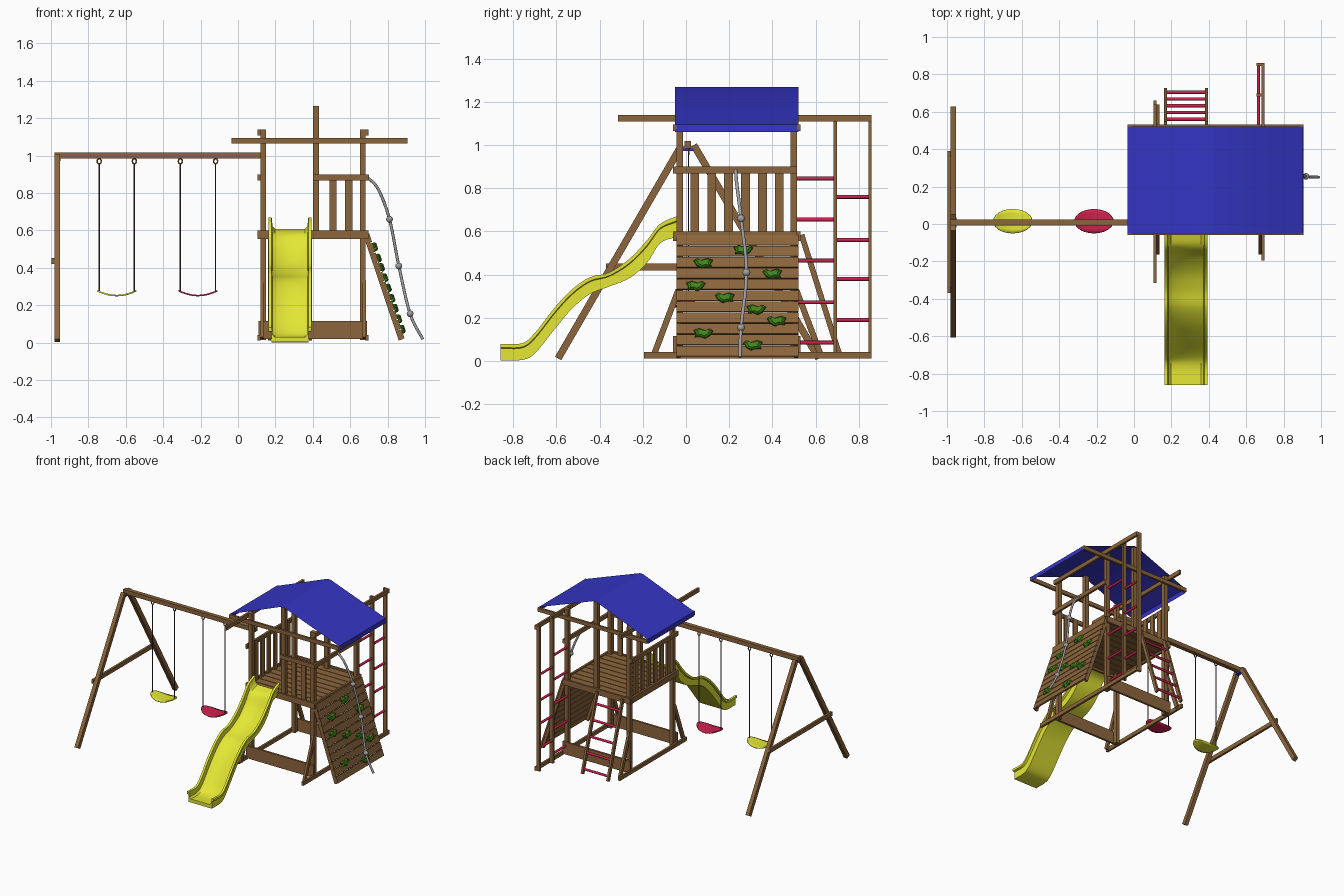
import bpy, bmesh, math
from mathutils import Vector as V

if "Cube" in bpy.data.objects:
    bpy.data.objects.remove(bpy.data.objects["Cube"])


def mat(name, c):
    m = bpy.data.materials.new(name)
    m.diffuse_color = (*c, 1)
    m.use_nodes = True
    m.node_tree.nodes["Principled BSDF"].inputs["Base Color"].default_value = m.diffuse_color
    return m


WOOD = mat("wood", (0.26, 0.13, 0.045))
BLUE = mat("blue", (0.035, 0.035, 0.55))
YELLOW = mat("yellow", (0.78, 0.8, 0.035))
RED = mat("red", (0.62, 0.015, 0.075))
GREEN = mat("green", (0.05, 0.24, 0.01))
ROPE = mat("rope", (0.36, 0.36, 0.38))
DARK = mat("chain", (0.08, 0.06, 0.06))


def obj(name, bm, m, smooth=None):
    bmesh.ops.recalc_face_normals(bm, faces=bm.faces)
    me = bpy.data.meshes.new(name)
    bm.to_mesh(me)
    bm.free()
    o = bpy.data.objects.new(name, me)
    bpy.context.collection.objects.link(o)
    me.materials.append(m)
    if smooth:
        bpy.ops.object.select_all(action='DESELECT')
        o.select_set(True)
        bpy.context.view_layer.objects.active = o
        bpy.ops.object.shade_smooth_by_angle(angle=math.radians(smooth))
    return o


def loft(bm, rings, cap=True, closed=True):
    vs = [[bm.verts.new(p) for p in r] for r in rings]
    n = len(vs[0])
    for a, b in zip(vs, vs[1:]):
        for i in range(n if closed else n - 1):
            j = (i + 1) % n
            bm.faces.new((a[i], a[j], b[j], b[i]))
    if cap:
        bm.faces.new(vs[0])
        bm.faces.new(vs[-1])


def beam(name, p, q, w, h, side=(1, 0, 0), m=WOOD):
    """Bar from p to q, w wide along side and h thick across it."""
    p, q, s = V(p), V(q), V(side).normalized()
    u = (q - p).normalized().cross(s) * h / 2
    s = s * w / 2
    bm = bmesh.new()
    loft(bm, [[c + s + u, c - s + u, c - s - u, c + s - u] for c in (p, q)])
    return obj(name, bm, m)


def box(name, x0, x1, y0, y1, z0, z1, m=WOOD):
    y, z = (y0 + y1) / 2, (z0 + z1) / 2
    return beam(name, (x0, y, z), (x1, y, z), y1 - y0, z1 - z0, (0, 1, 0), m)


def tube(name, pts, r, m, n=10):
    pts = [V(p) for p in pts]
    rings = []
    for i, p in enumerate(pts):
        d = (pts[min(i + 1, len(pts) - 1)] - pts[max(i - 1, 0)]).normalized()
        a = d.cross(V((0, 1, 0)) if abs(d.y) < 0.8 else V((1, 0, 0))).normalized()
        b = d.cross(a)
        rings.append([p + r * (a * math.cos(t) + b * math.sin(t))
                      for t in (2 * math.pi * k / n for k in range(n))])
    bm = bmesh.new()
    loft(bm, rings)
    return obj(name, bm, m, 40)


def spline(pts, k=5):
    """Catmull-Rom curve through the points."""
    P = [V(p) for p in pts]
    P = [2 * P[0] - P[1]] + P + [2 * P[-1] - P[-2]]
    out = []
    for a, b, c, d in zip(P, P[1:], P[2:], P[3:]):
        for i in range(k):
            t = i / k
            out.append(0.5 * (2 * b + (c - a) * t + (2 * a - 5 * b + 4 * c - d) * t * t
                              + (3 * b - a - 3 * c + d) * t ** 3))
    return out + [P[-2]]


# Tower posts: four corners and two ridge posts
for x in (0.12, 0.652):
    for y in (-0.045, 0.483):
        box("corner_post", x, x + 0.031, y, y + 0.031, 0.015, 1.14)
for y in (-0.045, 0.483):
    box("ridge_post", 0.4, 0.434, y, y + 0.031, 0.56, 1.265)

# Side rails: ground, top, handrail and floor level
for n, x, g0, g1, t0, t1 in (("left", 0.105, -0.16, 0.66, -0.315, 0.64),
                             ("right", 0.683, -0.195, 0.86, -0.05, 0.86)):
    box(n + "_ground_rail", x, x + 0.016, g0, g1, 0.012, 0.042)
    box(n + "_top_rail", x, x + 0.016, t0, t1, 1.108, 1.14)
    box(n + "_hand_rail", x, x + 0.016, -0.06, 0.515, 0.868, 0.9)
    box(n + "_floor_rail", x, x + 0.016, -0.06, 0.515, 0.555, 0.6)
for n, y in (("front", -0.06), ("back", 0.515)):
    box(n + "_roof_beam", -0.035, 0.905, y, y + 0.016, 1.065, 1.095)
    box(n + "_floor_beam", 0.11, 0.69, y, y + 0.016, 0.555, 0.6)
    box(n + "_base_beam", 0.11, 0.69, y, y + 0.016, 0.02, 0.115)

# Floor boards
for i in range(9):
    y = -0.044 + i * 0.062
    box("floor_board", 0.121, 0.683, y, y + 0.057, 0.572, 0.59)

# Railings
box("front_hand_rail", 0.4, 0.7, -0.06, -0.045, 0.868, 0.9)
for x in (0.508, 0.592):
    box("front_baluster", x - 0.019, x + 0.019, -0.045, -0.032, 0.57, 0.89)
for i in range(6):
    y = 0.04 + i * 0.0785
    box("side_baluster", 0.121, 0.133, y - 0.02, y + 0.02, 0.57, 0.89)

# Foot braces
for x, y, s in ((0.128, -0.035, -1), (0.675, -0.035, -1), (0.128, 0.51, 1)):
    beam("foot_brace", (x, y, 0.33), (x, y + s * 0.115, 0.025), 0.018, 0.028)

# Roof sheet
bm = bmesh.new()
prof = [(-0.036, 1.06), (-0.034, 1.095), (0.12, 1.155), (0.405, 1.268), (0.43, 1.268),
        (0.74, 1.155), (0.903, 1.095), (0.906, 1.06)]
loft(bm, [[(x, y, z) for x, z in prof] for y in (-0.05, 0.52)], cap=False, closed=False)
obj("roof_sheet", bm, BLUE, 60)

# Slide: trough section swept between its lower and upper edge lines
edges = [(-0.045, 0.575, 0.67), (-0.12, 0.545, 0.635), (-0.18, 0.455, 0.56),
         (-0.26, 0.385, 0.475), (-0.355, 0.345, 0.41), (-0.445, 0.31, 0.388),
         (-0.53, 0.24, 0.33), (-0.61, 0.145, 0.245), (-0.7, 0.035, 0.13),
         (-0.76, 0.005, 0.082), (-0.86, 0.003, 0.08)]
half = [(0.1, 0), (0.1, 0.72), (0.115, 0.78), (0.115, 1), (0.098, 1), (0.093, 0.5), (0.08, 0.35)]
sect = half + [(-x, t) for x, t in reversed(half)]
bm = bmesh.new()
loft(bm, [[(0.278 + x, e.x, max(0, e.y) + t * (e.z - e.y)) for x, t in sect] for e in spline(edges)])
obj("slide", bm, YELLOW, 40)

# Climbing wall: boards on two stringers, with grips
top, foot = V((0.695, 0, 0.585)), V((0.885, 0, 0.02))
slope = (foot - top).normalized()
out = V((-slope.z, 0, slope.x))
for y in (-0.035, 0.51):
    off = V((0, y, 0)) - out * 0.016
    beam("wall_stringer", top + off, foot + off, 0.018, 0.022, (0, 1, 0))
step = (foot - top).length / 11
for i in range(11):
    c = top + slope * step * (i + 0.5)
    beam("wall_board", c + V((0, -0.045, 0)), c + V((0, 0.522, 0)), 0.012, step * 0.9, out)
shape = [(-0.046, 0.012), (-0.03, 0.022), (-0.01, 0.013), (0.02, 0.023), (0.045, 0.015),
         (0.034, -0.004), (0.04, -0.018), (0.012, -0.016), (-0.008, -0.025), (-0.03, -0.012)]
grips = [(0.08, 0.45), (0.265, 0.51), (0.4, 0.4), (0.045, 0.345), (0.18, 0.29),
         (0.325, 0.235), (0.42, 0.182), (0.08, 0.125), (0.31, 0.07)]
for i, (y, z) in enumerate(grips):
    c = top + slope * ((z - top.z) / slope.z) + V((0, y, 0)) + out * 0.005
    s = -1 if i % 2 else 1
    bm = bmesh.new()
    loft(bm, [[c + V((0, s * a * k, 0)) - slope * b * k + out * h for a, b in shape]
              for k, h in ((1, 0), (0.95, 0.012), (0.65, 0.02))])
    obj("climbing_grip", bm, GREEN)

# Climbing rope with knots
path = [(0.692, 0.23, 0.885), (0.75, 0.235, 0.82), (0.81, 0.255, 0.66), (0.86, 0.28, 0.41),
        (0.92, 0.255, 0.155), (0.988, 0.25, 0.018)]
tube("climbing_rope", spline(path, 8), 0.008, ROPE)
for p in path[2:5]:
    bm = bmesh.new()
    bmesh.ops.create_uvsphere(bm, u_segments=12, v_segments=8, radius=0.018)
    bmesh.ops.translate(bm, vec=p, verts=bm.verts)
    obj("rope_knot", bm, ROPE, 60)

# Leaning ladder at the back
for x in (0.169, 0.388):
    beam("ladder_leg", (x, 0.535, 0.585), (x, 0.715, 0.015), 0.016, 0.026)
for i in range(5):
    y, z = 0.56 + i * 0.036, 0.5 - i * 0.113
    tube("ladder_rung", [(0.165, y, z), (0.392, y, z)], 0.009, RED)

# Upright climbing frame behind the right post
for y in (0.682, 0.844):
    box("frame_post", 0.654, 0.683, y, y + 0.016, 0.015, 1.14)
for y0, y1, zs in ((0.5, 0.69, (0.085, 0.272, 0.465, 0.655, 0.845)),
                   (0.69, 0.85, (0.19, 0.38, 0.56, 0.76))):
    for z in zs:
        tube("frame_rung", [(0.665, y0, z), (0.665, y1, z)], 0.009, RED)

# Swing beam and A-frame
box("swing_beam", -0.98, 0.15, -0.008, 0.024, 0.985, 1.018)
for n, y0, y1 in (("front", -0.02, -0.592), ("back", 0.036, 0.615)):
    beam(n + "_swing_leg", (-0.966, y0, 1.0), (-0.966, y1, 0.012), 0.03, 0.033)
box("swing_cross_bar", -0.998, -0.981, -0.37, 0.39, 0.42, 0.452)
box("swing_bracket", -0.975, -0.948, -0.02, 0.036, 0.972, 0.985, BLUE)

# Swings: hooks, chains and curved oval seats
for cx, m in ((-0.648, YELLOW), (-0.214, RED)):
    for s in (-1, 1):
        x = cx + s * 0.094
        ring = [(x + 0.011 * math.cos(a), 0.012, 0.97 + 0.014 * math.sin(a))
                for a in (k * math.pi / 6 for k in range(13))]
        tube("swing_hook", ring, 0.004, WOOD, 6)
        tube("swing_chain", [(x, 0.012, 0.96), (x, 0.012, 0.27)], 0.0035, DARK, 6)
    bm = bmesh.new()
    N = 32
    bmesh.ops.create_grid(bm, x_segments=16, y_segments=6, size=1)
    for v in bm.verts:
        # square grid mapped to an oval, sagging in the middle
        a, b = v.co.x, v.co.y
        u, w = a * math.sqrt(1 - b * b / 2), b * math.sqrt(1 - a * a / 2)
        v.co = (cx + 0.104 * u, 0.015 + 0.065 * w, 0.252 + 0.026 * u * u)
    o = obj("swing_seat", bm, m, 50)
    sol = o.modifiers.new("thickness", 'SOLIDIFY')
    sol.thickness = 0.008
    sol.offset = 0
